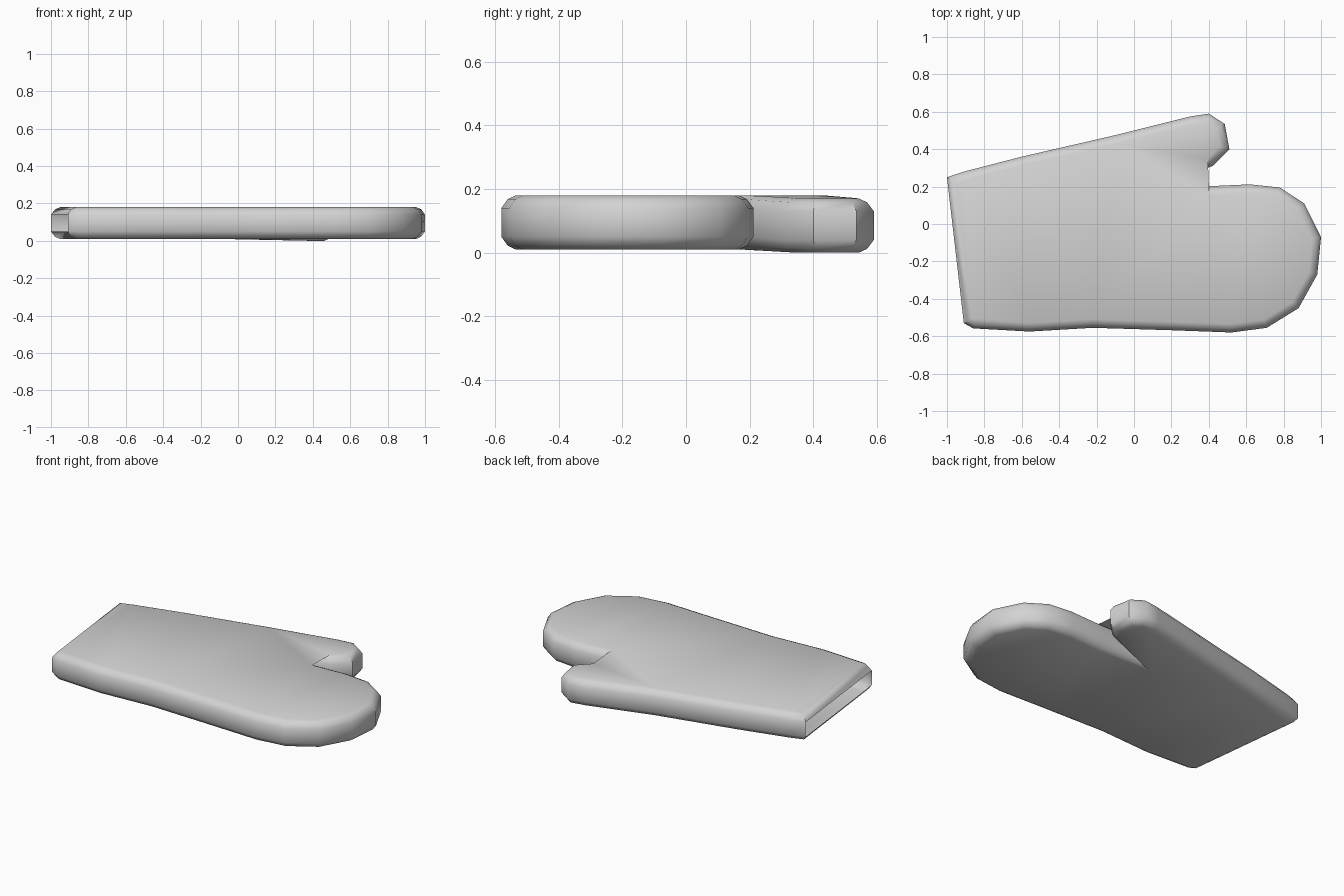
import bpy, bmesh, math
from mathutils import Vector

cube = bpy.data.objects.get("Cube")
if cube:
    bpy.data.objects.remove(cube)

# Mitt silhouette, counter-clockwise; the closing edge is the open cuff
OUTLINE = [
    (-0.91, -0.53), (-0.86, -0.558), (-0.56, -0.575), (-0.22, -0.555),
    (0.20, -0.568), (0.52, -0.58), (0.71, -0.555), (0.88, -0.45),
    (0.98, -0.27), (1.0, -0.07), (0.91, 0.11), (0.78, 0.195),
    (0.62, 0.212), (0.40, 0.202), (0.12, 0.19),                   # crotch
    (0.42, 0.31), (0.51, 0.40), (0.485, 0.535), (0.40, 0.59),     # thumb tip
    (0.30, 0.575), (-0.10, 0.475), (-0.60, 0.36), (-0.91, 0.28), (-1.0, 0.25),
]
# Rounded side profile: (inset, height)
PROFILE = [(0.045, 0.01), (0.02, 0.022), (0.0, 0.05),
           (0.0, 0.14), (0.02, 0.168), (0.045, 0.18)]


def inset_outline(points, dist):
    """Move every corner inward along its mitre, limited at the sharp crotch."""
    pts = [Vector(p) for p in points]
    result = []
    for i, p in enumerate(pts):
        a = (p - pts[i - 1]).normalized()
        b = (pts[(i + 1) % len(pts)] - p).normalized()
        na, nb = Vector((-a.y, a.x)), Vector((-b.y, b.x))
        mitre = (na + nb).normalized()
        result.append(p + mitre * dist * min(1 / max(mitre.dot(na), 0.01), 2.2))
    return result


def thumb_drop(x, y):
    """The thumb hangs slightly lower than the hand."""
    return 0.01 * min(1, (x - 0.1) / 0.25) if y > 0.22 and x > 0.1 else 0


fabric = bpy.data.materials.new("grey fabric")
fabric.use_nodes = True
colour = (0.65, 0.65, 0.65, 1)
fabric.diffuse_color = colour
fabric.node_tree.nodes["Principled BSDF"].inputs["Base Color"].default_value = colour

# Stacked rings form the shell
bm = bmesh.new()
rings = [[bm.verts.new((p.x, p.y, z - thumb_drop(p.x, p.y)))
          for p in inset_outline(OUTLINE, inset)] for inset, z in PROFILE]
n = len(OUTLINE)
for level in range(len(rings) - 1):
    low, high = rings[level], rings[level + 1]
    for i in range(n):
        if level == 2 and i == n - 1:
            continue                      # cuff opening
        j = (i + 1) % n
        bm.faces.new((low[i], low[j], high[j], high[i]))

# Palm and back panels
panels = [bm.faces.new(rings[0][::-1]), bm.faces.new(rings[-1])]
bmesh.ops.triangulate(bm, faces=panels)

mesh = bpy.data.meshes.new("mitt")
bm.to_mesh(mesh)
bm.free()
mesh.materials.append(fabric)
mitt = bpy.data.objects.new("mitt", mesh)
bpy.context.collection.objects.link(mitt)

bpy.ops.object.select_all(action='DESELECT')
mitt.select_set(True)
bpy.context.view_layer.objects.active = mitt
bpy.ops.object.shade_smooth_by_angle(angle=math.radians(37))
